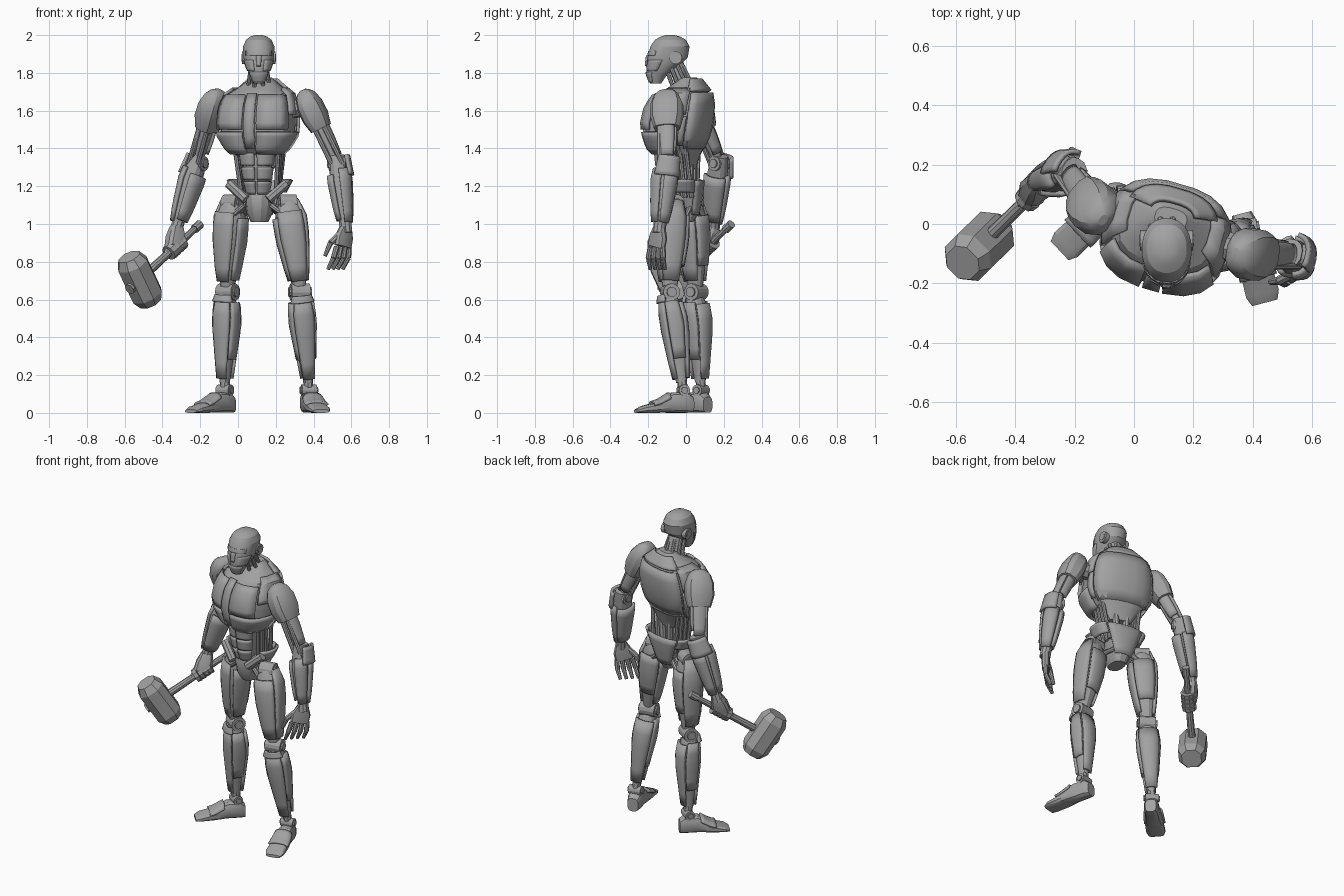
import bpy
import bmesh
from math import sin, cos, radians, copysign
from mathutils import Vector, Matrix

old = bpy.data.objects.get("Cube")
if old:
    bpy.data.objects.remove(old, do_unlink=True)

steel = bpy.data.materials.new("grey_steel")
steel.use_nodes = True
steel.diffuse_color = (0.36, 0.36, 0.36, 1)
steel.node_tree.nodes["Principled BSDF"].inputs["Base Color"].default_value = steel.diffuse_color
parts = []


def add(name, verts, faces):
    mesh = bpy.data.meshes.new(name)
    mesh.from_pydata(verts, [], faces)
    bm = bmesh.new()
    bm.from_mesh(mesh)
    bmesh.ops.recalc_face_normals(bm, faces=bm.faces)
    bm.to_mesh(mesh)
    bm.free()
    mesh.materials.append(steel)
    obj = bpy.data.objects.new(name, mesh)
    bpy.context.collection.objects.link(obj)
    parts.append(obj)
    return obj


# Frame whose z runs from a to b and whose -y looks to the front
def frame(a, b, front):
    z = b - a
    n = z.normalized()
    y = -(front - n * front.dot(n)).normalized()
    x = y.cross(n)
    m = Matrix((x, y, z)).transposed().to_4x4()
    m.translation = a
    return m


# Point on a rounded section (height, half width, front, back), angle from the front
def point(section, angle, power):
    h, rx, front, back = section
    s, c = sin(angle), -cos(angle)
    s, c = (copysign(abs(v) ** (2 / power), v) for v in (s, c))
    return Vector((rx * s, (front + back) / 2 + (back - front) / 2 * c, h))


def grow(sections, g):
    return [(h, rx + g, f - g, b + g) for h, rx, f, b in sections]


def loft(name, m, sections, sides=12, power=2.4):
    verts = [m @ point(s, radians((i + 0.5) * 360 / sides), power)
             for s in sections for i in range(sides)]
    faces = [(r * sides + i, r * sides + (i + 1) % sides,
              (r + 1) * sides + (i + 1) % sides, (r + 1) * sides + i)
             for r in range(len(sections) - 1) for i in range(sides)]
    top = len(verts) - sides
    faces += [tuple(range(sides)), tuple(range(top, top + sides))]
    return add(name, verts, faces)


def section_at(sections, h):
    for a, b in zip(sections, sections[1:]):
        if h <= b[0]:
            break
    t = (h - a[0]) / (b[0] - a[0])
    return [u + (v - u) * t for u, v in zip(a, b)]


# Armour plate that follows part of a lofted surface
def panel(name, m, sections, low, high, start, end, lift=0, thick=0.016, power=2.4):
    sections = grow(sections, lift)
    cols, rows = max(2, int(abs(end - start) / 15)), 5
    verts = [m @ point(section_at(sections, low + (high - low) * r / rows),
                       radians(start + (end - start) * c / cols), power)
             for r in range(rows + 1) for c in range(cols + 1)]
    w = cols + 1
    faces = [(r * w + c, r * w + c + 1, r * w + w + c + 1, r * w + w + c)
             for r in range(rows) for c in range(cols)]
    solid = add(name, verts, faces).modifiers.new("thickness", "SOLIDIFY")
    solid.thickness, solid.offset = thick, 0


def plated(name, m, sections, plates, gap=0.014):
    loft(name + "_core", m, grow(sections, -gap))
    for i, plate in enumerate(plates):
        panel(f"{name}_plate_{i + 1}", m, sections, *plate, lift=-0.006)


def rod(name, a, b, r, sides=8, end=None):
    a, b = Vector(a), Vector(b)
    e = end or r
    side = Vector((0.3, -1, 0.2))
    loft(name, frame(a, b, side), [(0, r, -r, r), (1, e, -e, e)], sides, 2)


def joint(name, centre, axis, r, half):
    axis = axis.normalized()
    rod(name, centre - axis * half, centre + axis * half, r, 14)
    rod(name + "_cap", centre - axis * half * 1.2, centre + axis * half * 1.2, r * 0.6, 10)


def turned(x, y, angle):
    return Matrix.Translation((x, y, 0)) @ Matrix.Rotation(angle, 4, "Z")


# Torso, the chest turned more than the waist
body, waist, pelvis = turned(.11, -.03, -.28), turned(.115, -.03, -.18), turned(.115, -.02, -.15)
chest = [(1.36, .12, -.125, .08), (1.4, .165, -.165, .11), (1.47, .208, -.185, .14), (1.53, .212, -.195, .155),
         (1.62, .205, -.175, .165), (1.69, .18, -.125, .16), (1.72, .135, -.075, .14), (1.775, .07, 0, .1)]
belly = [(1.13, .05, -.08, .03), (1.22, .072, -.11, .03), (1.31, .085, -.125, .03), (1.42, .1, -.135, .03)]
hips = [(1.01, .045, -.07, .06), (1.06, .068, -.1, .09), (1.13, .08, -.11, .1), (1.17, .1, -.1, .1)]
girdle = [(1.04, .07, -.09, .08), (1.14, .12, -.11, .1), (1.24, .172, -.1, .11)]
loft("chest_core", body, grow(chest, -0.015), 16, 2.7)
loft("abdomen_core", waist, grow(belly, -0.012))
loft("lower_back_wedge", body, [(1.29, .07, .01, .075), (1.37, .12, 0, .1), (1.44, .18, 0, .132)])
loft("pelvis", pelvis, hips)
panel("sternum_strip", body, chest, 1.4, 1.69, -4, 4, power=2.7)
panel("collar_back", body, chest, 1.705, 1.765, 110, 250, power=2.7)
panel("back_shield", body, chest, 1.4, 1.695, 122, 238, power=2.7)
panel("pelvis_back_plate", pelvis, girdle, 1.05, 1.23, 138, 222)
for side, s in (("left", 1), ("right", -1)):
    for label, low, high, a, b in (("breast", 1.5, 1.68, 6, 62), ("rib", 1.375, 1.488, 6, 105),
                                   ("shoulder_strap", 1.58, 1.715, 66, 117), ("flank", 1.42, 1.57, 107, 119)):
        panel(f"{side}_{label}_plate", body, chest, low, high, s * a, s * b, power=2.7)
    for i in range(3):
        z = 1.16 + i * 0.075
        panel(f"{side}_abdomen_plate_{i + 1}", waist, belly, z, z + 0.066, s * 3, s * 75)
    panel(f"{side}_hip_band", pelvis, girdle, 1.17, 1.235, s * 50, s * 135)
    rod(f"{side}_hip_brace", pelvis @ Vector((s * .06, -.1, 1.13)), pelvis @ Vector((s * .155, -.07, 1.215)), 0.026)
    for i in range(4):
        y = -0.04 + i * 0.035
        rod(f"{side}_waist_rod_{i + 1}", pelvis @ Vector((s * .09, y, 1.14)),
            body @ Vector((s * .12, y, 1.4)), 0.012)
    rod(f"{side}_spine_rod", pelvis @ Vector((s * .025, .05, 1.12)), body @ Vector((s * .04, .06, 1.4)), 0.022)

# Neck and head
rod("neck_column", (0.11, 0.01, 1.68), (0.11, -0.06, 1.86), 0.042, 12)
for i in range(8):
    a = radians(i * 45 + 22)
    x, y = sin(a), cos(a)
    rod(f"neck_cable_{i + 1}", (0.11 + x * .065, y * .06, 1.69), (0.11 + x * .044, y * .05 - .065, 1.84), 0.011)
face = Matrix.Translation((0.11, -0.09, 0))
skull = [(1.745, .03, -.1, -.04), (1.79, .05, -.118, -.01), (1.83, .066, -.12, .05),
         (1.88, .082, -.115, .1), (1.94, .084, -.1, .11), (1.975, .068, -.075, .09),
         (1.992, .045, -.045, .06), (2, .02, -.02, .03)]
loft("head", face, skull, 20, 2.2)
panel("brow_plate", face, skull, 1.892, 1.915, -52, 52, thick=0.008, power=2.2)
panel("nose_plate", face, skull, 1.835, 1.89, -8, 8, thick=0.018, power=2.2)
panel("chin_plate", face, skull, 1.75, 1.805, -60, 60, thick=0.01, power=2.2)
for side, s in (("left", 1), ("right", -1)):
    panel(f"{side}_cheek_plate", face, skull, 1.81, 1.868, s * 20, s * 80, thick=0.01, power=2.2)
    joint(f"{side}_ear", face @ Vector((s * .076, .035, 1.88)), Vector((1, 0, 0)), 0.034, 0.013)

# Legs
thigh = [(.06, .048, -.055, .05), (.25, .064, -.075, .065), (.6, .088, -.09, .085),
         (.85, .09, -.088, .08), (.95, .078, -.075, .07), (1.04, .055, -.055, .05)]
shin = [(.08, .038, -.045, .04), (.3, .05, -.058, .055), (.68, .072, -.075, .078),
        (.88, .07, -.072, .06), (.97, .05, -.06, .04)]
foot = [(0, .034, -.085, 0), (.1, .044, -.11, 0), (.36, .046, -.11, 0),
        (.62, .056, -.06, 0), (.9, .058, -.036, 0), (1, .045, -.018, 0)]


def leg(side, s, hip, knee, ankle, toe):
    hip, knee, ankle, toe = map(Vector, (hip, knee, ankle, toe))
    front = (toe - ankle) * Vector((1, 1, 0)) + Vector((0, -0.1, 0))
    across = front.cross(Vector((0, 0, 1)))
    plated(f"{side}_thigh", frame(knee, hip, front), thigh,
           [(.12, .9, -55, 40), (.12, 1.02, s * 44, s * 130), (.3, .86, s * 135, s * 220),
            (.14, .84, s * 225, s * 300)])
    plated(f"{side}_shin", frame(ankle, knee, front), shin,
           [(.12, .94, -48, 48), (.32, .9, 55, 118), (.32, .9, 242, 305), (.12, .88, 124, 236)])
    panel(f"{side}_knee_cap", frame(ankle, knee, front), shin, .9, .97, -60, 60, lift=0.002)
    joint(f"{side}_knee_joint", knee, across, 0.045, 0.05)
    joint(f"{side}_ankle_joint", ankle, across, 0.03, 0.04)
    joint(f"{side}_hip_joint", hip, across, 0.048, 0.045)
    root = pelvis @ Vector((s * .05, 0, 1.1))
    for i in range(5):
        shift = front.normalized() * (i - 2) * 0.028
        rod(f"{side}_hip_rod_{i + 1}", root + shift, hip.lerp(knee, 0.2) + shift, 0.014)
    rod(f"{side}_lower_leg_bone", ankle, knee, 0.026)
    ground = ankle * Vector((1, 1, 0))
    step = (toe - ground) * Vector((1, 1, 0))
    sole = frame(ground - step.normalized() * 0.052, ground + step, Vector((0, 0, 1)))
    loft(f"{side}_foot", sole, foot, 12, 3)
    panel(f"{side}_instep_plate", sole, foot, .42, .72, -70, 70, lift=0.004, power=3)


leg("left", 1, (.262, -.06, 1.11), (.328, -.085, .64), (.375, -.015, .12), (.44, -.265, 0))
leg("right", -1, (-.03, .03, 1.11), (-.055, .055, .64), (-.07, .08, .12), (-.25, -.09, 0))

# Arms
pauldron = [(0, .055, -.07, .068), (.3, .07, -.09, .085), (.62, .068, -.088, .085),
            (.85, .052, -.068, .064), (.95, .034, -.046, .042), (1, .014, -.02, .02)]
upper_arm = [(.05, .036, -.04, .04), (.45, .045, -.05, .05), (.8, .045, -.05, .05)]
forearm = [(.02, .036, -.042, .04), (.3, .052, -.06, .055), (.75, .066, -.076, .068), (1.12, .054, -.06, .06)]


def arm(side, s, shoulder, elbow, wrist, front):
    shoulder, elbow, wrist, front = map(Vector, (shoulder, elbow, wrist, front))
    across = front.cross(Vector((0, 0, 1)))
    loft(f"{side}_pauldron", frame(shoulder.lerp(elbow, 0.38), shoulder.lerp(elbow, -0.3), front),
         pauldron, 12, 2.7)
    plated(f"{side}_upper_arm", frame(elbow, shoulder, front), upper_arm,
           [(.12, .75, s * 20, s * 150), (.2, .75, s * 160, s * 250)])
    for i in (-1, 1):
        slide = across.normalized() * i * 0.03 + front.normalized() * 0.035
        rod(f"{side}_upper_arm_rod_{i + 2}", elbow + slide, shoulder + slide, 0.013)
    joint(f"{side}_elbow_joint", elbow, across, 0.04, 0.046)
    rod(f"{side}_shoulder_axle", shoulder, body @ Vector((s * .1, .02, 1.6)), 0.05)
    plated(f"{side}_forearm", frame(wrist, elbow, front), forearm,
           [(.08, .9, s * 8, s * 85), (.08, .84, s * 95, s * 185), (.12, .82, s * 195, s * 340)])
    panel(f"{side}_elbow_guard", frame(wrist, elbow, front), forearm, .8, 1.11, s * 60, s * 170, lift=0.005)
    rod(f"{side}_wrist", wrist.lerp(elbow, 0.1), wrist.lerp(elbow, -0.08), 0.034, 10)
    return wrist


wrist = arm("left", 1, (.385, -.1, 1.62), (.53, -.1, 1.32), (.57, -.14, .98), (-.2, -1, 0))

# Open left hand, thumb to the front
row = Vector((0.7, 0.7, 0))
palm = wrist + Vector((-0.015, -0.015, -0.1))
loft("left_palm", frame(palm, wrist, Vector((-0.7, 0.7, 0))),
     [(0, .056, -.022, .022), (.5, .058, -.026, .024), (1, .036, -.024, .024)], 10, 3)
for i in range(4):
    knuckle = palm + row * (i - 1.5) * 0.031
    middle = knuckle + Vector((-0.01, -0.005, -0.06)) + row * (i - 1.5) * 0.006
    tip = middle + Vector((-0.03, 0.01, -0.06))
    rod(f"left_finger_{i + 1}", knuckle, middle, 0.015)
    rod(f"left_fingertip_{i + 1}", middle, tip, 0.014, end=0.01)
thumb = wrist + Vector((-0.08, -0.05, -0.08))
rod("left_thumb", wrist + Vector((-0.02, -0.02, -0.02)), thumb, 0.017)
rod("left_thumb_tip", thumb, thumb + Vector((-0.03, -0.005, -0.07)), 0.015, end=0.01)

wrist = arm("right", -1, (-.13, .05, 1.62), (-.215, .175, 1.32), (-.325, .145, .98), (-.6, -.8, 0))

# Hammer and the fist around it
butt, centre = Vector((-.2, .24, 1)), Vector((-.52, -.075, .705))
along = (centre - butt).normalized()
rod("hammer_handle", butt, centre, 0.017, 10, end=0.024)
rod("hammer_handle_end", butt, butt + along * 0.05, 0.024, 10)
rod("hammer_wedge", centre, centre + along * 0.092, 0.03, 8)
up = Vector((0, 0, 1))
up = (up - along * up.dot(along)).normalized() * 0.145
loft("hammer_head", frame(centre - up, centre + up, along),
     [(0, .062, -.06, .06), (.16, .086, -.084, .084), (.84, .086, -.084, .084), (1, .062, -.06, .06)], 8, 2.3)
grip = butt.lerp(centre, 0.42)
loft("right_palm", frame(grip, wrist, along),
     [(0, .042, -.055, .05), (.5, .046, -.052, .05), (1, .034, -.036, .036)], 10, 3)
for i in range(4):
    start = grip + along * ((i - 2) * 0.029)
    rod(f"right_finger_{i + 1}", start, start + along * 0.026, 0.046, 10, end=0.042)
rod("right_thumb", wrist + along * 0.03, grip + along * 0.075, 0.018)

# Smooth gentle curves, keep hard edges
bpy.ops.object.select_all(action="DESELECT")
for obj in parts:
    obj.select_set(True)
bpy.context.view_layer.objects.active = parts[0]
bpy.ops.object.shade_smooth_by_angle(angle=radians(24))
